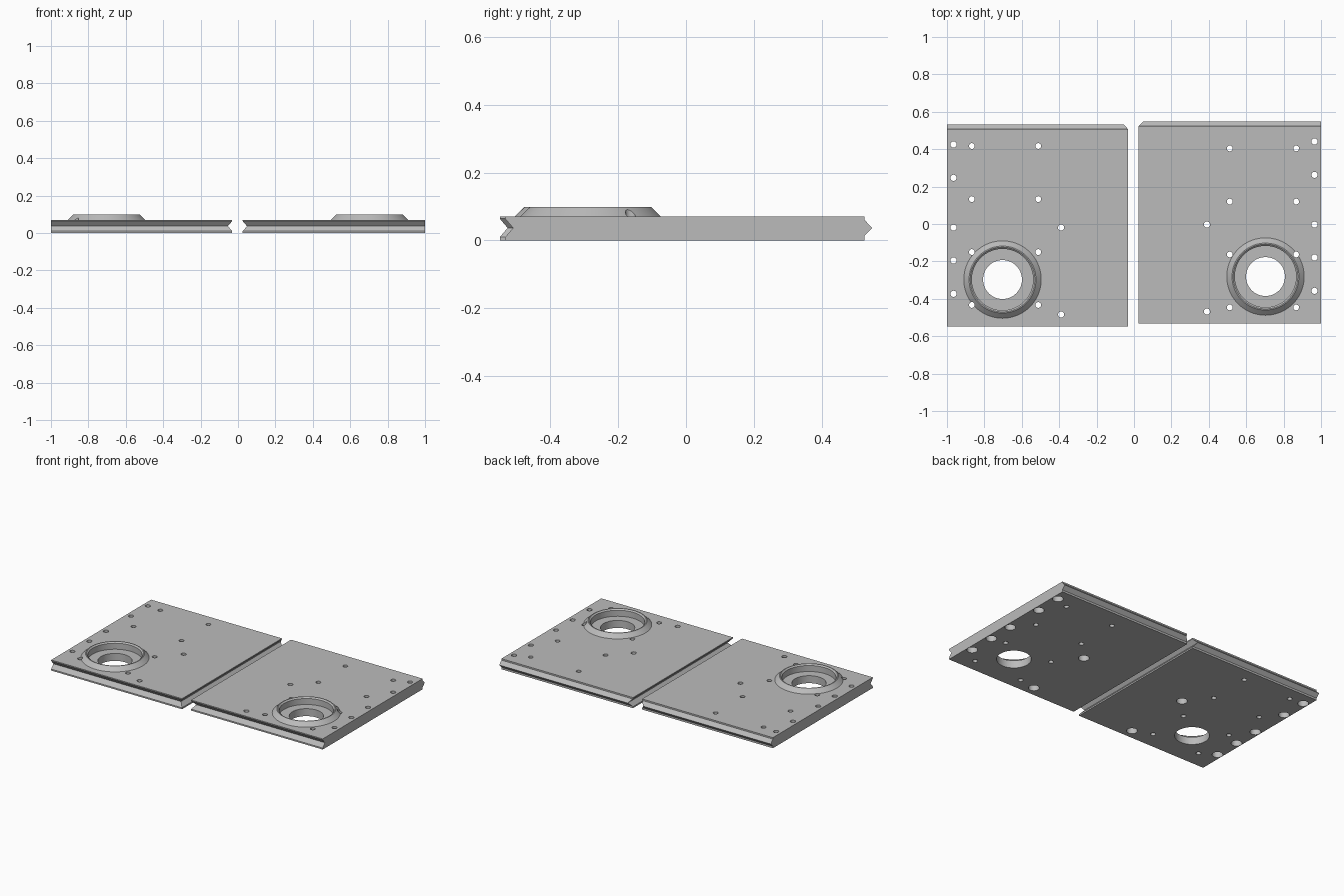
import bpy, bmesh, math
from mathutils import Vector

if "Cube" in bpy.data.objects:
    bpy.data.objects.remove(bpy.data.objects["Cube"])

T = 0.071       # plate thickness
MID = 0.037     # height of the tongue and groove apex
D = 0.023       # tongue and groove depth

grey = bpy.data.materials.new("light grey")
grey.diffuse_color = (0.5, 0.5, 0.5, 1)
grey.use_nodes = True
grey.node_tree.nodes["Principled BSDF"].inputs["Base Color"].default_value = grey.diffuse_color


def finish(name, bm):
    bmesh.ops.recalc_face_normals(bm, faces=bm.faces)
    me = bpy.data.meshes.new(name)
    bm.to_mesh(me)
    bm.free()
    me.materials.append(grey)
    ob = bpy.data.objects.new(name, me)
    bpy.context.collection.objects.link(ob)
    return ob


def prism(name, points, offset):
    """Extrude a closed 3D outline by an offset."""
    bm = bmesh.new()
    face = bm.faces.new([bm.verts.new(p) for p in points])
    new = bmesh.ops.extrude_face_region(bm, geom=[face])["geom"]
    bmesh.ops.translate(bm, vec=Vector(offset),
                        verts=[v for v in new if isinstance(v, bmesh.types.BMVert)])
    # the starting cap may be dropped by the extrusion
    if not any(all((v.co - Vector(p)).length < 1e-6 or v.co in map(Vector, points)
                   for v, p in zip(f.verts, points)) for f in bm.faces):
        bmesh.ops.holes_fill(bm, edges=[e for e in bm.edges if e.is_boundary])
    return finish(name, bm)


def lathe(name, profile, centres, n):
    """Solid of stacked (radius, height) rings, repeated at every centre."""
    bm = bmesh.new()
    for cx, cy in centres:
        rings = []
        for r, z in profile:
            rings.append([bm.verts.new((cx + r * math.cos(2 * math.pi * i / n),
                                        cy + r * math.sin(2 * math.pi * i / n), z))
                          for i in range(n)])
        for a, b in zip(rings, rings[1:]):
            for i in range(n):
                j = (i + 1) % n
                bm.faces.new((a[i], a[j], b[j], b[i]))
        bm.faces.new(rings[0][::-1])
        bm.faces.new(rings[-1])
    return finish(name, bm)


def combine(body, tools):
    """Apply boolean tools in order and remove them."""
    for tool, op in tools:
        tool.hide_render = True
        m = body.modifiers.new(tool.name, "BOOLEAN")
        m.operation, m.object, m.solver = op, tool, "EXACT"
    dg = bpy.context.evaluated_depsgraph_get()
    me = bpy.data.meshes.new_from_object(body.evaluated_get(dg))
    body.modifiers.clear()
    body.data = me
    for tool, _ in tools:
        bpy.data.objects.remove(tool)
    bpy.ops.object.select_all(action="DESELECT")
    body.select_set(True)
    bpy.context.view_layer.objects.active = body
    bpy.ops.object.shade_smooth_by_angle(angle=math.radians(30))


def panel(name, s, inner, dy, dy_screw):
    """One panel; s = side (+1 right, -1 left), inner = x of its inner edge."""
    yf, yb = -0.532 + dy, 0.525 + dy
    # plate with a grooved front edge and a tongue on the back edge
    outline = [(yf, 0), (yb, 0), (yb, MID - 0.024), (yb + D, MID), (yb, MID + 0.024),
               (yb, T), (yf, T), (yf, MID + 0.027), (yf + D, MID), (yf, MID - 0.027)]
    body = prism(name, [(inner, y, z) for y, z in outline], (s - inner, 0, 0))

    # raised collar with bevelled sides
    ring = [(s * 0.703, -0.281 + dy)]
    collar = lathe("collar", [(0.207, 0.06), (0.207, T), (0.179, 0.098)], ring, 72)

    # stepped bore through collar and plate
    bore = lathe("bore", [(0.104, -0.05), (0.104, 0.05), (0.164, 0.05), (0.164, 0.09),
                          (0.173, 0.098), (0.173, 0.15)], ring, 72)

    # V groove along the inner side edge
    out, h = inner - s * 0.01, 0.027 * (D + 0.01) / D
    groove = prism("side_groove", [(out, -0.7, MID - h), (inner + s * D, -0.7, MID),
                                   (out, -0.7, MID + h)], (0, 1.4, 0))

    # plain screw holes
    screws = [(s * x, y + dy_screw) for x in (0.512, 0.867)
              for y in (0.404, 0.12, -0.163, -0.446)]
    plain = lathe("screw_holes", [(0.0155, -0.05), (0.0155, 0.15)], screws, 20)

    # bolt holes, counterbored from below
    bolts = [(s * 0.965, y + dy) for y in (0.441, 0.263, -0.003, -0.179, -0.357)]
    bolts += [(s * 0.39, y + dy) for y in (-0.003, -0.468)]
    stepped = lathe("bolt_holes", [(0.033, -0.05), (0.033, 0.042), (0.0165, 0.042),
                                   (0.0165, 0.15)], bolts, 24)

    combine(body, [(collar, "UNION"), (bore, "DIFFERENCE"), (groove, "DIFFERENCE"),
                   (plain, "DIFFERENCE"), (stepped, "DIFFERENCE")])


panel("right_panel", 1, 0.025, 0, 0)
panel("left_panel", -1, -0.031, -0.016, 0.013)
